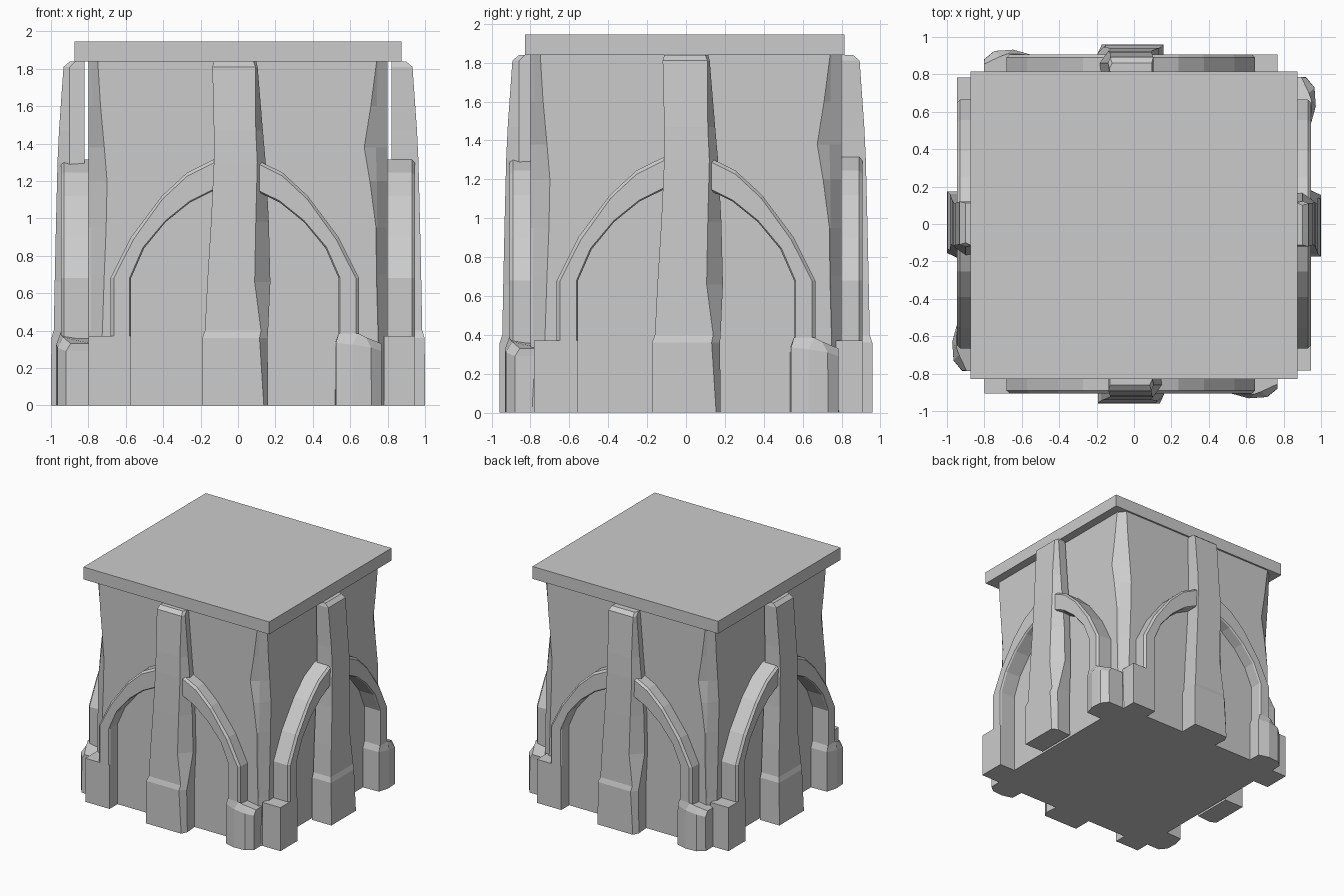
import bpy, bmesh
from math import pi
from mathutils import Matrix, Vector

if "Cube" in bpy.data.objects:
    bpy.data.objects.remove(bpy.data.objects["Cube"])


def loft(name, ring_sets):
    """Mesh made of one or more closed lofts (rings of 3D points, capped ends)."""
    bm = bmesh.new()
    for rings in ring_sets:
        vs = [[bm.verts.new(p) for p in r] for r in rings]
        n = len(vs[0])
        for a, b in zip(vs, vs[1:]):
            for i in range(n):
                j = (i + 1) % n
                bm.faces.new((a[i], a[j], b[j], b[i]))
        bm.faces.new(vs[0][::-1])
        bm.faces.new(vs[-1])
    bmesh.ops.recalc_face_normals(bm, faces=bm.faces)
    me = bpy.data.meshes.new(name)
    bm.to_mesh(me)
    bm.free()
    ob = bpy.data.objects.new(name, me)
    bpy.context.collection.objects.link(ob)
    return ob


def prism(points, z0, z1):
    return [[(x, y, z) for x, y in points] for z in (z0, z1)]


# Top slab
loft("top_slab", [prism([(-.873, -.828), (.873, -.828), (.873, .815), (-.873, .815)], 1.84, 1.945)])

# Body with chipped, faceted corners: z, front cut, facet ridge x, ridge y, side cut
corner_rows = [(0, .76, .77, .79, .745), (.4, .748, .753, .787, .725), (.7, .74, .746, .787, .715),
               (.95, .738, .745, .785, .705), (1.2, .705, .742, .77, .70), (1.38, .675, .737, .76, .715),
               (1.6, .71, .742, .775, .735), (1.845, .742, .748, .79, .75)]
body = []
for z, a, rx, ry, b in corner_rows:
    ring = []
    for k in range(4):
        rot = Matrix.Rotation(k * pi / 2, 3, 'Z')
        ring += [rot @ Vector(p) for p in ((a, -.80, z), (rx, -ry, z), (.80, -b, z))]
    body.append(ring)
loft("body", [body])

# Pilaster: z, left, front right, outer right, front depth, right-hand depth
pilaster_rows = [(0, -.175, .155, .178, 1.0, .95), (.36, -.175, .132, .175, .998, .955),
                 (.40, -.16, .14, .178, .985, .945), (.66, -.147, .106, .19, .98, .89),
                 (.98, -.127, .112, .182, .973, .89), (1.3, -.112, .12, .165, .965, .90),
                 (1.47, -.112, .112, .15, .957, .90), (1.81, -.12, .11, .122, .933, .90),
                 (1.838, -.112, .10, .115, .90, .87)]
pilaster = [[(l, -.82, z), (l, -d, z), (f, -d, z), (r, -dr, z), (r - .01, -.82, z)]
            for z, l, f, r, d, dr in pilaster_rows]

# Arch: outer (u, z) and inner (u, z) of the left half, from springing to crown
half = [((-.665, .30), (-.555, .30)), ((-.665, .68), (-.555, .68)), ((-.555, .90), (-.485, .84)),
        ((-.39, 1.12), (-.37, .98)), ((-.255, 1.245), (-.24, 1.085)), ((-.113, 1.315), (-.113, 1.148))]
pairs = half + [((-o[0], o[1]), (-i[0], i[1])) for o, i in half[::-1]]
arch = []
for o, i in pairs:
    o, i = Vector(o), Vector(i)
    step = (i - o).normalized()
    e, g = o + step * .018, i - step * .008
    arch.append([(o.x, -.79, o.y), (o.x, -.93, o.y), (e.x, -.947, e.y),
                 (g.x, -.947, g.y), (i.x, -.935, i.y), (i.x, -.79, i.y)])

# Arch feet: a plain block on the left, a worn block on the right
left_foot = prism([(-.783, -.78), (-.783, -.947), (-.555, -.947), (-.555, -.78)], 0, .37)
foot_low = [(.535, -.78), (.54, -.947), (.63, -.972), (.73, -.965), (.785, -.92), (.785, -.78)]
foot_high = [(.555, -.78, .385), (.555, -.947, .385), (.66, -.95, .385),
             (.70, -.935, .365), (.785, -.895, .33), (.785, -.78, .33)]
right_foot = [[(x, y, 0) for x, y in foot_low],
              [(x * .99 + .006, y, z - .05) for (x, y), z in zip(foot_low, (.385, .385, .375, .36, .34, .34))],
              foot_high]

# Repeat the decorated side on all four walls
for k, side in enumerate(("front", "right", "back", "left")):
    inset = .04 if k % 2 == 0 else 0
    centre = Vector((-.017, 0, 0)) if k % 2 == 0 else Vector((0, 0, 0))
    place = (Matrix.Translation(centre) @ Matrix.Rotation(k * pi / 2, 4, 'Z')
             @ Matrix.Translation((0, inset, 0)))
    for name, parts in (("pilaster", [pilaster]), ("arch", [arch]), ("arch_feet", [left_foot, right_foot])):
        loft(f"{side}_{name}", parts).matrix_world = place
